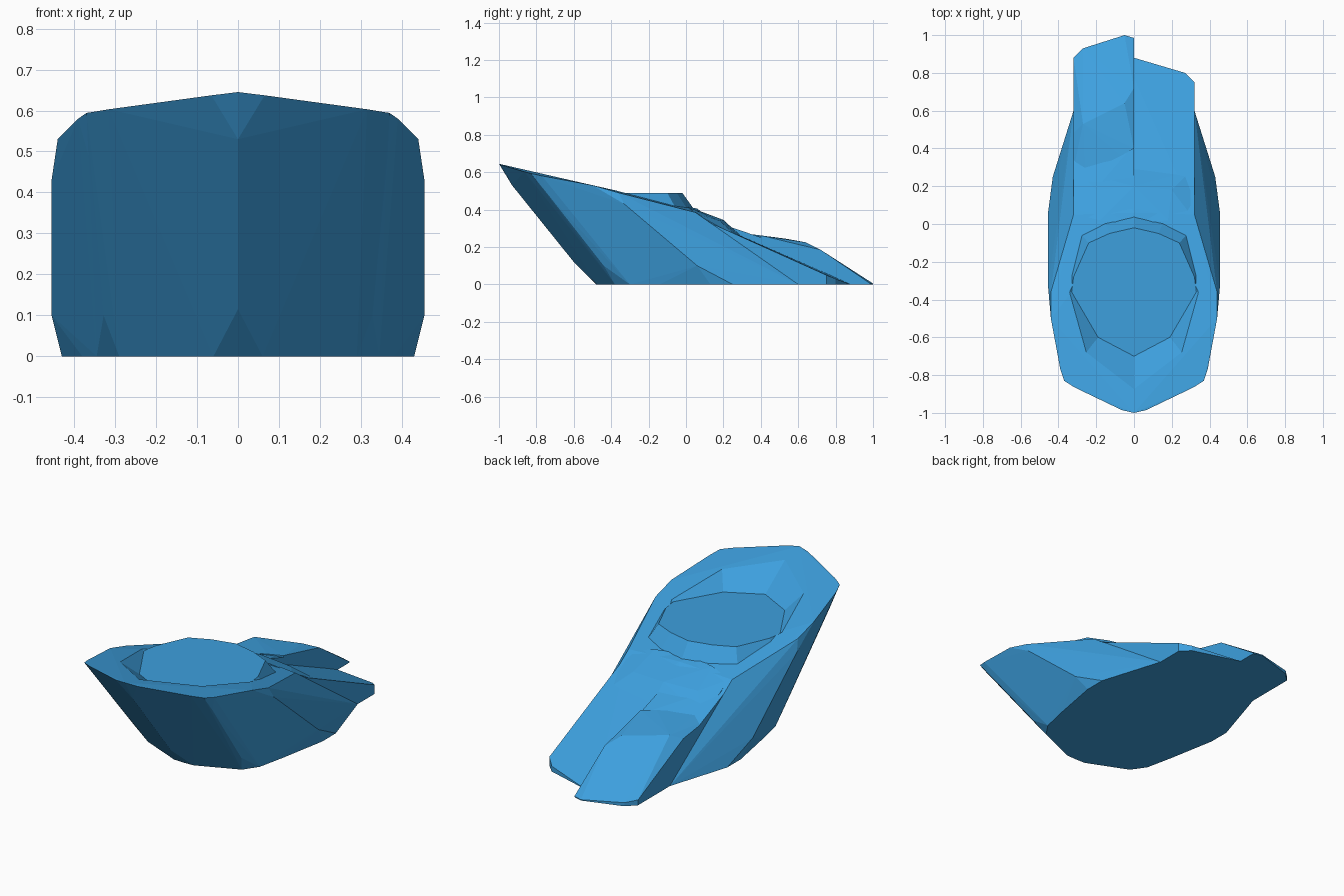
import bpy
import bmesh
import math

cube = bpy.data.objects.get("Cube")
if cube:
    bpy.data.objects.remove(cube, do_unlink=True)

# One flat colour
blue = bpy.data.materials.new("crystal_blue")
blue.use_nodes = True
colour = (0.047, 0.35, 0.73, 1.0)
blue.diffuse_color = colour
blue.node_tree.nodes["Principled BSDF"].inputs["Base Color"].default_value = colour


def both_sides(points):
    """Mirror points across x = 0."""
    return points + [(-x, y, z) for x, y, z in points if x]


def grounded(points):
    """Add each point's footprint on the ground."""
    return points + [(x, y, 0) for x, y, z in points if z]


def spread(points, factor, z):
    """Copy a ring, scaled about the dish centre, at another height."""
    return [(x * factor, (y + .36) * factor - .36, z) for x, y, _ in points]


def faceted(name, points):
    """Flat-faced convex stone through the given points."""
    bm = bmesh.new()
    for p in points:
        bm.verts.new(p)
    bmesh.ops.remove_doubles(bm, verts=bm.verts, dist=0.001)
    hull = bmesh.ops.convex_hull(bm, input=bm.verts)
    loose = {g for g in hull["geom_interior"] + hull["geom_unused"]
             if isinstance(g, bmesh.types.BMVert)}
    bmesh.ops.delete(bm, geom=list(loose), context='VERTS')
    bmesh.ops.dissolve_limit(bm, angle_limit=math.radians(1),
                             verts=bm.verts, edges=bm.edges)
    bmesh.ops.recalc_face_normals(bm, faces=bm.faces)
    mesh = bpy.data.meshes.new(name)
    bm.to_mesh(mesh)
    bm.free()
    mesh.materials.append(blue)
    obj = bpy.data.objects.new(name, mesh)
    bpy.context.collection.objects.link(obj)
    return obj


# Leaning main stone: tilted rim, flaring flanks and narrow foot
rim = [(0, -1, .645), (.065, -.985, .637), (.315, -.865, .603),
       (.37, -.83, .594), (.39, -.77, .58), (.44, -.5, .53),
       (.44, -.36, .49), (.32, .05, .385), (0, .06, .405)]
flanks = [(0, -.93, .53), (.365, -.745, .49), (.455, -.33, .43),
          (0, -.596, .115), (.328, -.44, .1), (.39, -.2, .1), (.455, .06, .1)]
foot = [(0, -.48, 0), (.06, -.478, 0), (.29, -.38, 0), (.345, -.3, 0),
        (.38, -.14, 0), (.43, .13, 0), (.43, .25, 0), (.352, .49, 0),
        (.32, .6, 0)]
body = faceted("main_stone", both_sides(rim + flanks + foot))

# Sunken dish with a level floor, cut into the tilted top
floor = both_sides([(0, -.7, .49), (.19, -.6, .49), (.33, -.36, .49),
                    (.32, -.28, .49), (.24, -.1, .49), (.13, -.05, .49),
                    (0, -.02, .49)])
cutter = faceted("dish_cutter", floor + spread(floor, 1.65, .65))
cutter.hide_render = True
cut = body.modifiers.new("dish", 'BOOLEAN')
cut.operation = 'DIFFERENCE'
cut.solver = 'EXACT'
cut.object = cutter

# Bake the cut and drop the helper
bpy.context.view_layer.update()
depsgraph = bpy.context.evaluated_depsgraph_get()
carved = bpy.data.meshes.new_from_object(body.evaluated_get(depsgraph))
body.modifiers.clear()
body.data = carved
bpy.data.objects.remove(cutter, do_unlink=True)

# Level plateau stepping out of the rear of the dish
faceted("plateau", floor + spread(floor, 1.21, .39))

# Broken ledge behind the plateau
faceted("rear_ledge", both_sides([
    (0, 0, .42), (.18, .02, .41), (.3, .05, .38), (0, .1, .38), (.22, .1, .37),
    (0, .2, .345), (.2, .18, .34), (0, .29, .262), (.3, .28, .25),
    (0, 0, .2), (.3, .05, .2)]))

# Short shard on one side, long humped shard on the other
faceted("short_shard", grounded([
    (0, .02, .38), (.32, .05, .365), (0, .28, .26), (.32, .28, .25),
    (.32, .75, .05), (.27, .8, .03), (.05, .845, .015), (0, .77, .05),
    (0, .88, 0)]))
faceted("long_shard_root", grounded([
    (0, .02, .38), (-.32, .05, .365), (0, .42, .245), (-.32, .3, .25),
    (-.32, .5, .17), (0, .6, .17)]))
faceted("long_shard", grounded([
    (0, .4, .262), (-.07, .36, .267), (-.26, .27, .268), (-.32, .29, .245),
    (-.32, .48, .22), (-.27, .53, .245), (-.05, .64, .225), (0, .72, .185),
    (-.32, .88, .03), (-.27, .93, .02), (-.05, 1, .005), (0, .985, .005)]))
